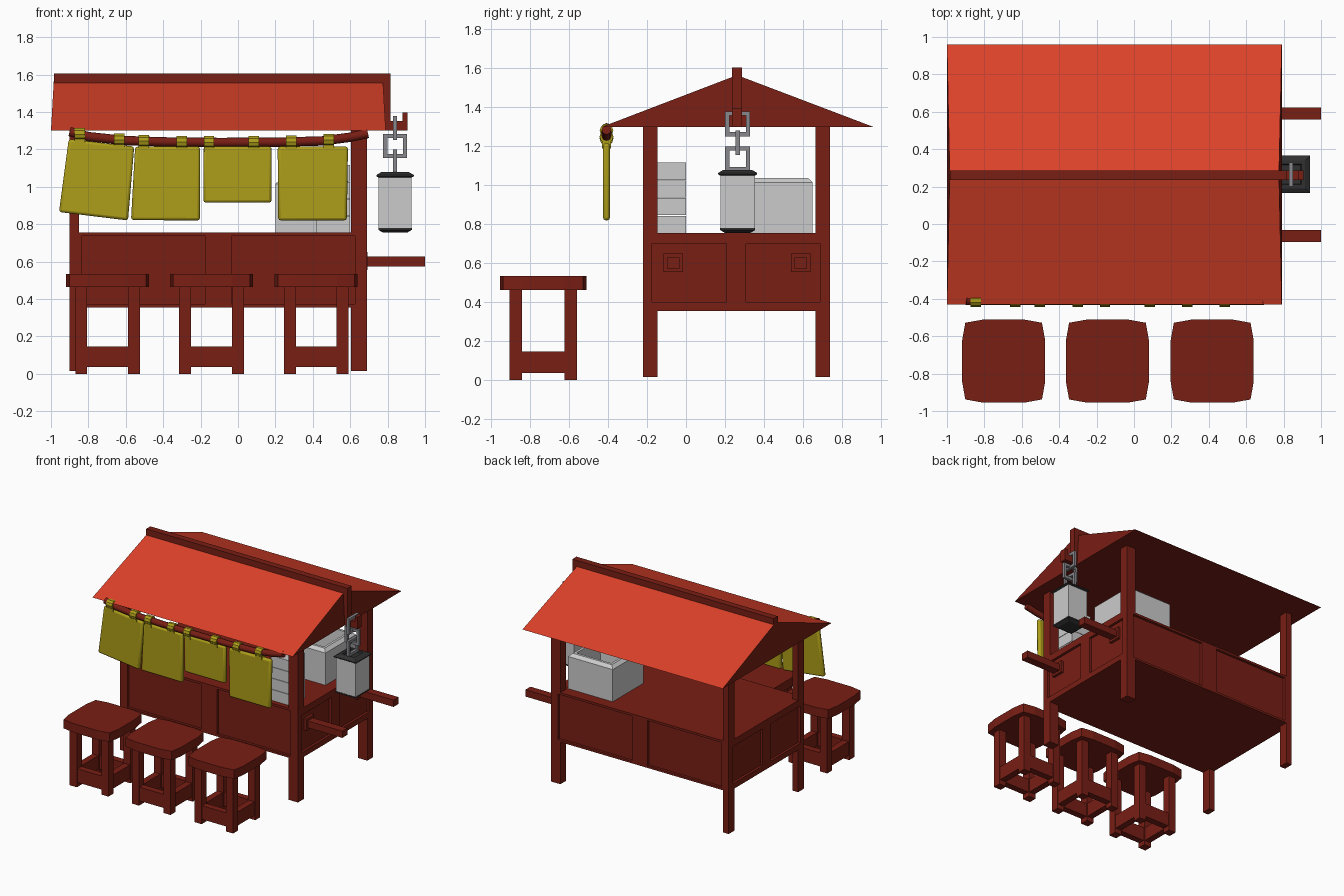
import bpy, bmesh
from math import pi, radians
from mathutils import Matrix, Vector

if "Cube" in bpy.data.objects:
    bpy.data.objects.remove(bpy.data.objects["Cube"])


def mat(name, r, g, b):
    m = bpy.data.materials.new(name)
    m.diffuse_color = (r, g, b, 1)
    m.use_nodes = True
    m.node_tree.nodes["Principled BSDF"].inputs["Base Color"].default_value = m.diffuse_color
    return m


WOOD = mat("dark_red_wood", 0.19, 0.013, 0.007)
RED = mat("red_roofing", 0.72, 0.053, 0.023)
YELLOW = mat("yellow_cloth", 0.42, 0.34, 0.01)
BLACK = mat("black_metal", 0.03, 0.03, 0.03)
STEEL = mat("chain_steel", 0.25, 0.25, 0.27)


def finish(name, bm, *mats):
    bmesh.ops.recalc_face_normals(bm, faces=bm.faces)
    me = bpy.data.meshes.new(name)
    bm.to_mesh(me)
    bm.free()
    ob = bpy.data.objects.new(name, me)
    bpy.context.collection.objects.link(ob)
    for m in mats:
        if m:
            me.materials.append(m)
    return ob


def add_box(bm, x0, x1, y0, y1, z0, z1):
    m = Matrix.Translation(((x0 + x1) / 2, (y0 + y1) / 2, (z0 + z1) / 2))
    bmesh.ops.create_cube(bm, size=1, matrix=m @ Matrix.Diagonal((x1 - x0, y1 - y0, z1 - z0, 1)))


def boxes(name, m, *dims):
    bm = bmesh.new()
    for d in dims:
        add_box(bm, *d)
    return finish(name, bm, m)


def loft(name, rings, m):
    """Skin a list of equal-length point rings and cap both ends."""
    bm = bmesh.new()
    rs = [[bm.verts.new(p) for p in r] for r in rings]
    n = len(rs[0])
    for a, b in zip(rs, rs[1:]):
        for i in range(n):
            bm.faces.new((a[i], a[(i + 1) % n], b[(i + 1) % n], b[i]))
    bm.faces.new(rs[0])
    bm.faces.new(rs[-1])
    return finish(name, bm, m)


def rect(cx, cy, hx, hy, z):
    return [(cx - hx, cy - hy, z), (cx + hx, cy - hy, z), (cx + hx, cy + hy, z), (cx - hx, cy + hy, z)]


# Counter body with two recessed panels on each side
X0, X1, Y0, Y1 = -0.90, 0.69, -0.22, 0.74
counter = boxes("counter", WOOD, (X0, X1, Y0, Y1, 0.355, 0.755))
d = 0.02
cuts = []
for a, b in ((-0.835, -0.175), (-0.035, 0.625)):
    cuts += [(a, b, Y0 - 0.1, Y0 + d, 0.372, 0.737), (a, b, Y1 - d, Y1 + 0.1, 0.372, 0.737)]
for a, b in ((-0.174, 0.207), (0.308, 0.689)):
    cuts += [(X0 - 0.1, X0 + d, a, b, 0.40, 0.70), (X1 - d, X1 + 0.1, a, b, 0.40, 0.70)]
cutter = boxes("panel_cutter", None, *cuts)
cutter.hide_render = True
mod = counter.modifiers.new("panels", "BOOLEAN")
mod.operation, mod.solver, mod.object = "DIFFERENCE", "EXACT", cutter
bpy.context.view_layer.update()
counter.data = bpy.data.meshes.new_from_object(counter.evaluated_get(bpy.context.evaluated_depsgraph_get()))
counter.modifiers.clear()
bpy.data.objects.remove(cutter)

# Posts above the counter, legs below it
posts = []
for xa, xb in ((X0, -0.85), (0.605, X1)):
    for ya, yb in ((Y0, -0.145), (0.665, Y1)):
        posts += [(xa, xb, ya, yb, 0.015, 0.355), (xa, xb, ya, yb, 0.755, 1.31)]
boxes("posts_and_legs", WOOD, *posts)

# Push handles with square collars
for i, y in enumerate((-0.065, 0.59)):
    boxes(f"handle_{i + 1}", WOOD, (0.66, 1.0, y - 0.032, y + 0.032, 0.573, 0.628),
          (0.66, 0.692, y - 0.05, y + 0.05, 0.555, 0.65))

# Gabled roof: bright slopes, dark ends and underside
bm = bmesh.new()
ends = [[bm.verts.new(p) for p in ((xe, -0.43, 1.30), (xr, 0.262, 1.565), (xe, 0.96, 1.30))]
        for xe, xr in ((-1.0, -0.985), (0.79, 0.775))]
L, R = ends
bm.faces.new(L)
bm.faces.new(R)
bm.faces.new((L[0], R[0], R[2], L[2]))
for i in (0, 1):
    bm.faces.new((L[i], L[i + 1], R[i + 1], R[i])).material_index = 1
finish("roof", bm, WOOD, RED)

# Ridge beam with a lantern hook at its right end
boxes("ridge_beam", WOOD, (-0.985, 0.815, 0.235, 0.287, 1.53, 1.605),
      (0.775, 0.815, 0.235, 0.287, 1.30, 1.53), (0.815, 0.905, 0.235, 0.287, 1.30, 1.353),
      (0.88, 0.905, 0.235, 0.287, 1.353, 1.396))

# Chain of three square links
LX, LY = 0.84, 0.265
h, t = 0.064, 0.011
for i, (z, along_y) in enumerate(((1.315, True), (1.218, False), (1.135, True))):
    parts = []
    for s in (-1, 1):
        side, bar = sorted((s * h, s * (h - 2 * t))), (-h, h)
        for u, v in ((side, bar), (bar, side)):
            xs, ys = ((-t, t), u) if along_y else (u, (-t, t))
            parts.append((LX + xs[0], LX + xs[1], LY + ys[0], LY + ys[1], z + v[0], z + v[1]))
    boxes(f"chain_link_{i + 1}", STEEL, *parts)

# Square lantern with dark caps
boxes("lantern_body", None, (LX - 0.088, LX + 0.088, LY - 0.088, LY + 0.088, 0.775, 1.06))


def cap(name, levels):
    loft(name, [rect(LX, LY, r, r, z) for r, z in levels], BLACK)


cap("lantern_top_cap", ((0.09, 1.05), (0.1, 1.056), (0.1, 1.063), (0.075, 1.078), (0.055, 1.078), (0.05, 1.066)))
cap("lantern_bottom_cap", ((0.065, 0.755), (0.09, 0.77), (0.09, 0.78)))

# Open cooking tank with chamfered rim
loft("cooking_tank", [rect(0.40, 0.455, 0.20 - i, 0.195 - i, z) for i, z in
                      ((0, 0.755), (0, 1.015), (0.025, 1.038), (0.045, 1.038), (0.055, 0.86))], None)

# Stack of four trays
for i in range(4):
    z = 0.755 + i * 0.091
    boxes(f"tray_{i + 1}", None, (0.42, 0.60, -0.18, 0.0, z, z + 0.088))

# Sagging curtain rod
CY = -0.408
path = ((-0.90, 1.295), (-0.80, 1.268), (-0.60, 1.247), (-0.40, 1.24), (-0.1, 1.237),
        (0.2, 1.238), (0.45, 1.245), (0.6, 1.265), (0.695, 1.285))
cu = bpy.data.curves.new("curtain_rod", "CURVE")
cu.dimensions = "3D"
cu.bevel_depth, cu.bevel_resolution, cu.use_fill_caps = 0.025, 2, True
sp = cu.splines.new("POLY")
sp.points.add(len(path) - 1)
for p, (x, z) in zip(sp.points, path):
    p.co = (x, CY, z, 1)
cu.materials.append(WOOD)
bpy.context.collection.objects.link(bpy.data.objects.new("curtain_rod", cu))


def rod_z(x):
    for (xa, za), (xb, zb) in zip(path, path[1:]):
        if xa <= x <= xb:
            return za + (zb - za) * (x - xa) / (xb - xa)


# Four soft cloth panels, corners clockwise from top left, plus loop positions
cloths = (
    ((-0.905, 1.255), (-0.555, 1.215), (-0.588, 0.82), (-0.957, 0.865), -0.845, -0.635),
    ((-0.55, 1.215), (-0.203, 1.215), (-0.203, 0.82), (-0.572, 0.822), -0.505, -0.30),
    ((-0.185, 1.215), (0.18, 1.215), (0.18, 0.915), (-0.185, 0.915), -0.155, 0.085),
    ((0.212, 1.215), (0.588, 1.215), (0.582, 0.82), (0.215, 0.82), 0.285, 0.485),
)
for i, c in enumerate(cloths):
    corners, loops = c[:4], c[4:]
    ob = loft(f"curtain_{i + 1}", [[(x, CY + s, z) for x, z in corners] for s in (-0.018, 0.018)], YELLOW)
    bev = ob.modifiers.new("soft_edges", "BEVEL")
    bev.width, bev.segments = 0.014, 2
    bpy.context.view_layer.objects.active = ob
    ob.select_set(True)
    bpy.ops.object.shade_smooth_by_angle(angle=radians(50))
    ob.select_set(False)
    for j, x in enumerate(loops):
        z = rod_z(x)
        bm = bmesh.new()
        bmesh.ops.create_cone(bm, cap_ends=True, segments=10, radius1=0.035, radius2=0.035, depth=0.056,
                              matrix=Matrix.Translation((x, CY, z)) @ Matrix.Rotation(pi / 2, 4, "Y"))
        add_box(bm, x - 0.028, x + 0.028, CY - 0.022, CY + 0.022, z - 0.05, z)
        finish(f"curtain_loop_{i + 1}_{j + 1}", bm, YELLOW)

# Three stools: bowed square seat, four legs, low stretchers
SY = -0.733
quarter = ((0.222, 0.11), (0.205, 0.205), (0.11, 0.222))
outline = [Matrix.Rotation(k * pi / 2, 3, "Z") @ Vector((x, y, 0)) for k in range(4) for x, y in quarter]
for i, sx in enumerate((-0.697, -0.142, 0.418)):
    loft(f"stool_seat_{i + 1}", [[(sx + p.x, SY + p.y, z) for p in outline] for z in (0.463, 0.535)], WOOD)
    frame = []
    for a in (-0.141, 0.141):
        for b in (-0.141, 0.141):
            frame.append((sx + a - 0.032, sx + a + 0.032, SY + b - 0.032, SY + b + 0.032, 0, 0.47))
        frame.append((sx - 0.12, sx + 0.12, SY + a - 0.026, SY + a + 0.026, 0.037, 0.147))
        frame.append((sx + a - 0.026, sx + a + 0.026, SY - 0.12, SY + 0.12, 0.037, 0.147))
    boxes(f"stool_frame_{i + 1}", WOOD, *frame)
